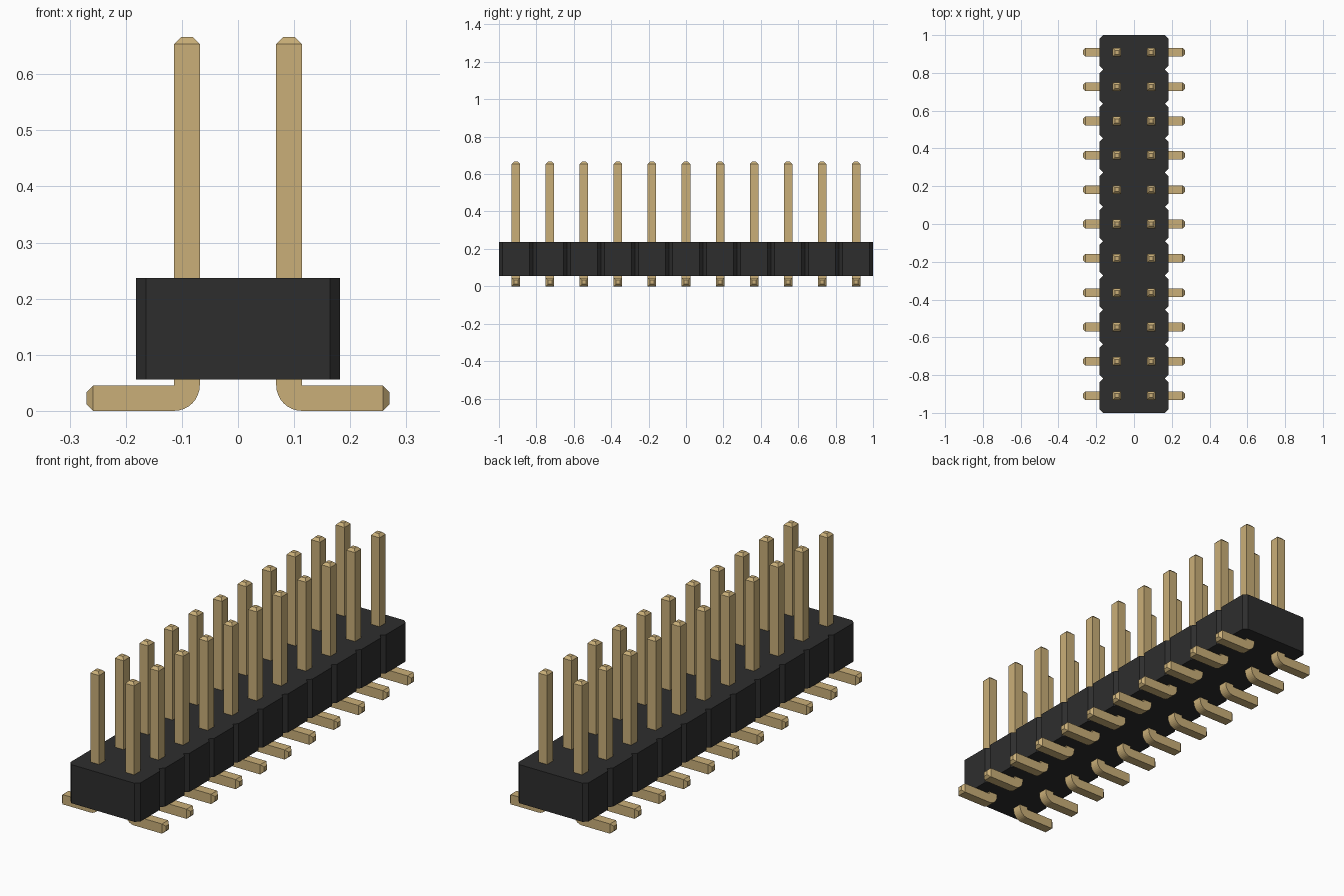
import bpy, bmesh, math
from mathutils import Vector

cube = bpy.data.objects.get("Cube")
if cube:
    bpy.data.objects.remove(cube, do_unlink=True)

COUNT = 11
PITCH = 2 / COUNT          # spacing of pins along y and across x
HALF = PITCH / 2
CHAMFER = 0.018            # body corner cut
BODY_LOW, BODY_HIGH = 0.056, 0.237
WIRE = 0.0455              # square pin thickness
TIP = 0.012                # pin end bevel
PIN_TOP, FOOT_END = 0.666, 0.27


def material(name, rgb):
    mat = bpy.data.materials.new(name)
    mat.use_nodes = True
    mat.diffuse_color = (*rgb, 1)
    bsdf = mat.node_tree.nodes["Principled BSDF"]
    bsdf.inputs["Base Color"].default_value = (*rgb, 1)
    bsdf.inputs["Roughness"].default_value = 0.5
    return mat


def prism(bm, points, direction):
    """Extrude a closed outline of 3D points along a direction."""
    face = bm.faces.new([bm.verts.new(p) for p in points])
    new = bmesh.ops.extrude_face_region(bm, geom=[face])["geom"]
    verts = [v for v in new if isinstance(v, bmesh.types.BMVert)]
    bmesh.ops.translate(bm, verts=verts, vec=direction)
    bmesh.ops.recalc_face_normals(bm, faces=bm.faces)


def taper_end(bm, axis):
    """Add a bevelled tip to the outermost face along an axis."""
    bm.faces.ensure_lookup_table()
    face = max(bm.faces, key=lambda f: f.calc_center_median().dot(axis))
    tip = bmesh.ops.extrude_discrete_faces(bm, faces=[face])["faces"][0]
    centre = tip.calc_center_median()
    for v in tip.verts:
        v.co = centre + (v.co - centre) * (1 - 2 * TIP / WIRE) + axis * TIP


def finish(bm, name, mat):
    mesh = bpy.data.meshes.new(name)
    bm.normal_update()
    bm.to_mesh(mesh)
    bm.free()
    mesh.materials.append(mat)
    return mesh


def place(name, mesh, location=(0, 0, 0), turn=0):
    obj = bpy.data.objects.new(name, mesh)
    obj.location = location
    obj.rotation_euler.z = turn
    bpy.context.collection.objects.link(obj)
    return obj


black = material("black plastic", (0.027, 0.027, 0.027))
gold = material("gold metal", (0.59, 0.43, 0.19))

# Insulating body: one long outline with notches between positions
side = []
for i in range(COUNT):
    low = -1 + i * PITCH
    side += [(PITCH - CHAMFER, low), (PITCH, low + CHAMFER),
             (PITCH, low + PITCH - CHAMFER)]
side.append((PITCH - CHAMFER, 1))
outline = side + [(-x, -y) for x, y in side]
bm = bmesh.new()
prism(bm, [(x, y, BODY_LOW) for x, y in outline],
      Vector((0, 0, BODY_HIGH - BODY_LOW)))
place("body", finish(bm, "body", black))

# Bent pin: upright post, rounded heel and flat foot pointing outwards
inner, outer = HALF - WIRE / 2, HALF + WIRE / 2
profile = [(outer, PIN_TOP - TIP), (inner, PIN_TOP - TIP)]
STEPS = 8
for i in range(STEPS + 1):
    a = math.pi + math.pi / 2 * i / STEPS
    profile.append((outer + WIRE * math.cos(a), WIRE + WIRE * math.sin(a)))
profile += [(FOOT_END - TIP, 0), (FOOT_END - TIP, WIRE), (outer, WIRE)]
bm = bmesh.new()
prism(bm, [(x, -WIRE / 2, z) for x, z in profile], Vector((0, WIRE, 0)))
taper_end(bm, Vector((0, 0, 1)))
taper_end(bm, Vector((1, 0, 0)))
pin = finish(bm, "pin", gold)

# Two rows of pins, the right row turned to face the other way
for i in range(COUNT):
    y = -1 + HALF + i * PITCH
    place(f"left_pin_{i + 1}", pin, (0, y, 0))
    place(f"right_pin_{i + 1}", pin, (0, y, 0), math.pi)
